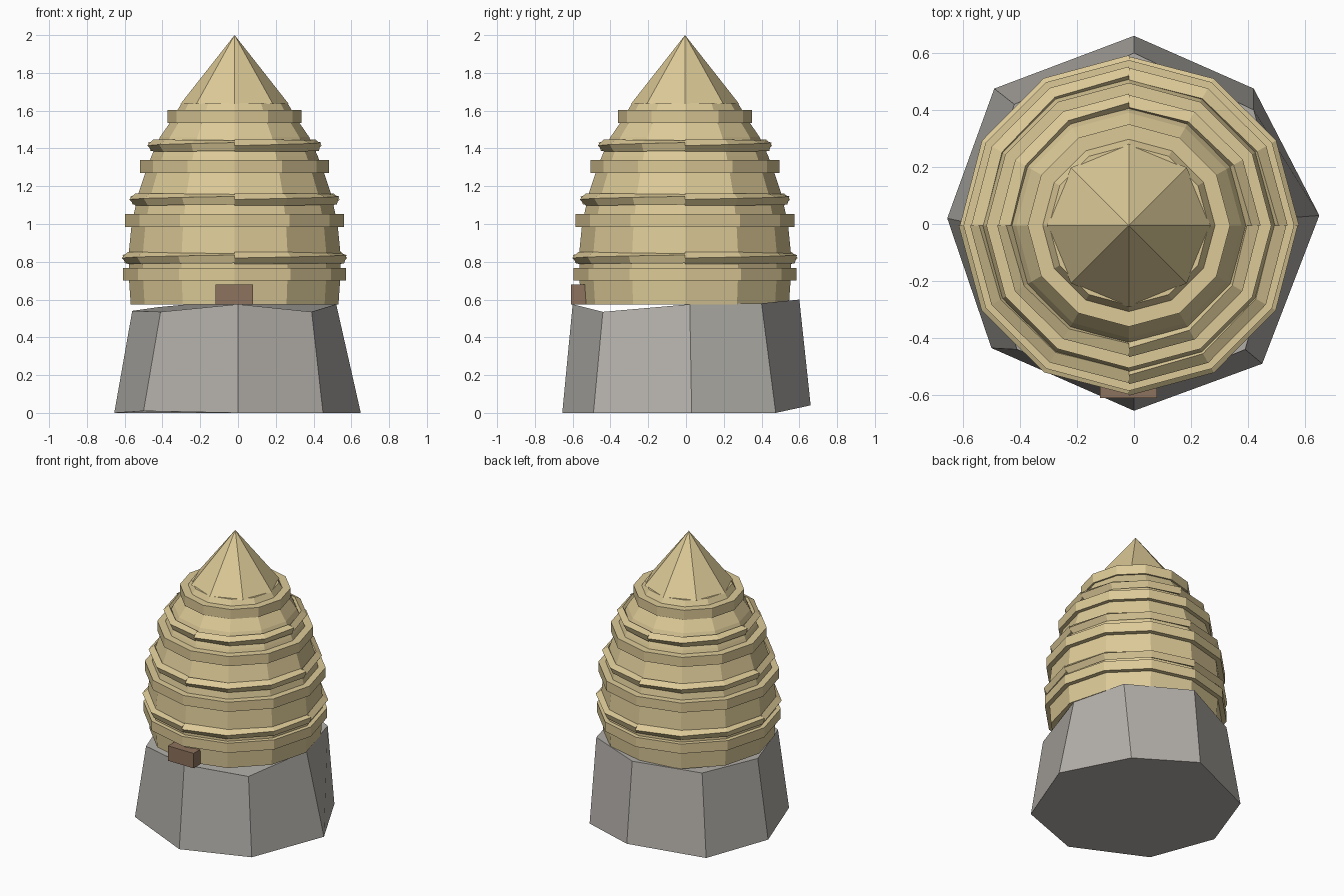
import bpy
from math import sin, cos, pi, radians

if "Cube" in bpy.data.objects:
    bpy.data.objects.remove(bpy.data.objects["Cube"])

CX, CY = -0.018, -0.005   # hive axis


def material(name, rgb):
    m = bpy.data.materials.new(name)
    m.use_nodes = True
    m.diffuse_color = (*rgb, 1)
    m.node_tree.nodes["Principled BSDF"].inputs["Base Color"].default_value = (*rgb, 1)
    return m


straw = material("straw", (0.72, 0.59, 0.31))
stone = material("stone", (0.45, 0.43, 0.40))
wood = material("wood", (0.27, 0.17, 0.11))


def build(name, verts, faces, mat):
    me = bpy.data.meshes.new(name)
    me.from_pydata(verts, [], faces)
    me.materials.append(mat)
    me.update()
    ob = bpy.data.objects.new(name, me)
    bpy.context.collection.objects.link(ob)
    return ob


def loft(name, loops, mat):
    """Skin equal-length loops and cap both ends."""
    n = len(loops[0])
    verts = [v for loop in loops for v in loop]
    faces = [(k * n + i, k * n + (i + 1) % n, (k + 1) * n + (i + 1) % n, (k + 1) * n + i)
             for k in range(len(loops) - 1) for i in range(n)]
    last = (len(loops) - 1) * n
    faces += [tuple(reversed(range(n))), tuple(range(last, last + n))]
    return build(name, verts, faces, mat)


def circle(r, z, sides=12):
    return [(CX + r * cos(2 * pi * i / sides), CY + r * sin(2 * pi * i / sides), z)
            for i in range(sides)]


# Rough eight-sided stone base
bottom = [(0.65, 0.03, 0), (0.42, 0.475, 0), (0, 0.66, 0.04), (-0.49, 0.475, 0),
          (-0.655, 0.02, 0), (-0.5, -0.435, 0.01), (0, -0.655, 0), (0.45, -0.49, 0)]
top = [(0.52, 0.02, 0.575), (0.42, 0.40, 0.58), (0, 0.6, 0.6), (-0.42, 0.42, 0.56),
       (-0.56, 0, 0.54), (-0.41, -0.44, 0.535), (0, -0.6, 0.575), (0.39, -0.44, 0.535)]
loft("stone_base", [bottom, top], stone)

# Domed straw body
body = [(0.55, 0.575), (0.56, 0.72), (0.56, 0.85), (0.545, 1.0), (0.51, 1.16),
        (0.47, 1.28), (0.44, 1.36), (0.395, 1.46), (0.34, 1.54), (0.28, 1.64)]
loft("hive_body", [circle(r, z) for r, z in body], straw)

# Flat bands
for i, (r, z) in enumerate([(0.59, 0.70), (0.58, 0.985), (0.50, 1.27), (0.355, 1.535)]):
    loft(f"flat_band_{i + 1}", [circle(r, z), circle(r, z + 0.068)], straw)


# Twisted ropes, each made of four quarter turns
def rope_quarter(name, r, z, start):
    loops = []
    for k in range(4):
        a = start + k * pi / 6
        twist = radians(10 * k)
        loop = []
        for j in range(4):
            b = twist - j * pi / 2
            rr = r + 0.032 * cos(b)
            loop.append((CX + rr * cos(a), CY + rr * sin(a), z + 0.032 * sin(b)))
        loops.append(loop[::-1])
    ob = loft(name, loops, straw)
    ob.data.flip_normals()


for i, (r, z) in enumerate([(0.565, 0.82), (0.525, 1.13), (0.43, 1.415)]):
    for q in range(4):
        rope_quarter(f"rope_{i + 1}_quarter_{q + 1}", r, z, q * pi / 2)

# Pointed cap
cap = circle(0.287, 1.635, 8)
build("pointed_cap", cap + [(CX, CY, 2.0)],
      [(i, (i + 1) % 8, 8) for i in range(8)] + [tuple(reversed(range(8)))], straw)

# Entrance block
block = [[(x, y, z) for x, y in ((-0.12, -0.61), (0.08, -0.61), (0.08, -0.53), (-0.12, -0.53))]
         for z in (0.575, 0.68)]
loft("entrance_block", block, wood)
